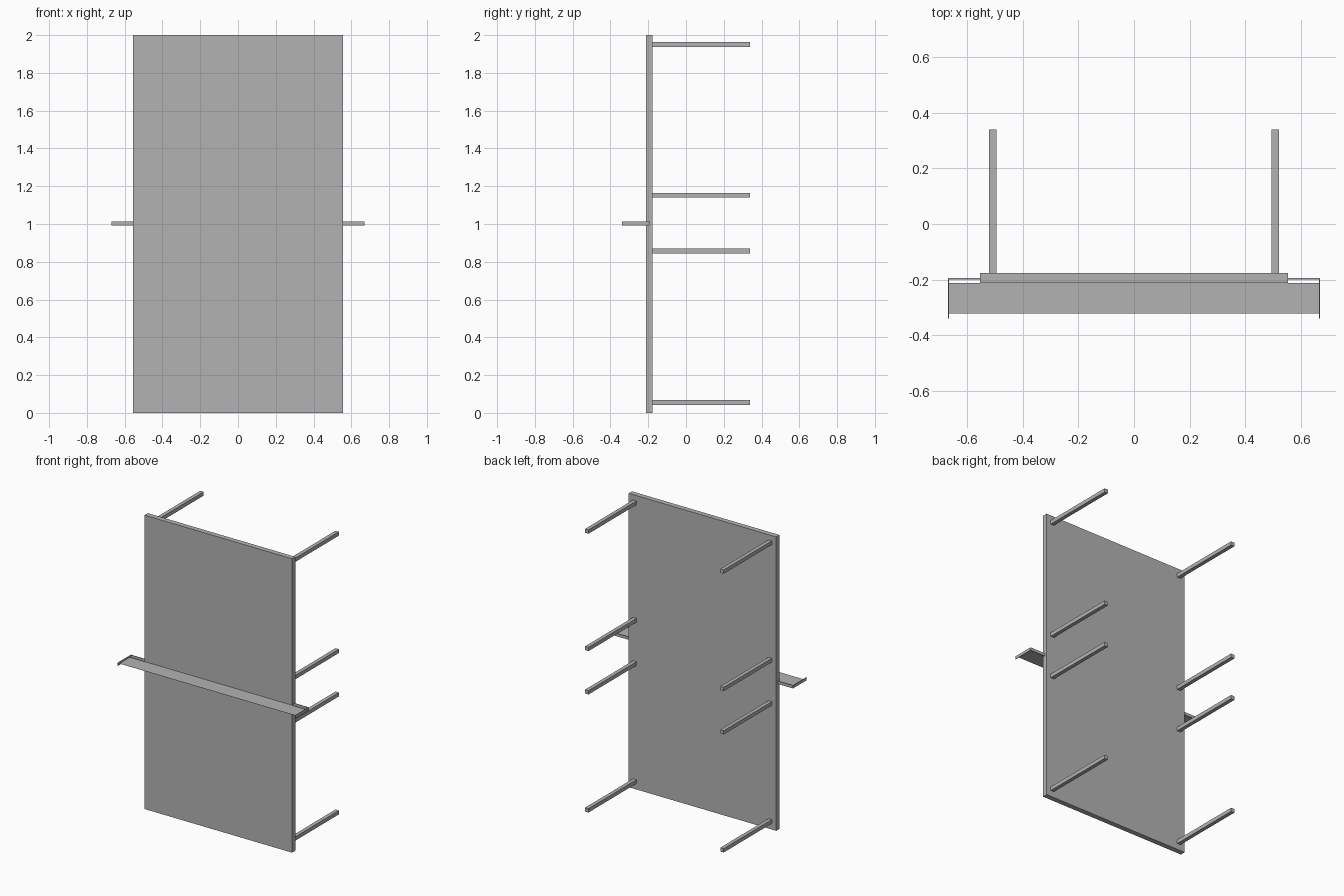
import bpy

default_cube = bpy.data.objects.get("Cube")
if default_cube:
    bpy.data.objects.remove(default_cube, do_unlink=True)

grey = bpy.data.materials.new("plain grey")
grey.use_nodes = True
grey.diffuse_color = (0.45, 0.45, 0.45, 1)
grey.node_tree.nodes["Principled BSDF"].inputs["Base Color"].default_value = grey.diffuse_color


def box(name, low, high):
    """Axis-aligned box between two corners."""
    centre = [(a + b) / 2 for a, b in zip(low, high)]
    bpy.ops.mesh.primitive_cube_add(size=1, location=centre)
    part = bpy.context.object
    part.name = name
    part.scale = [b - a for a, b in zip(low, high)]
    bpy.ops.object.transform_apply(location=False, rotation=False, scale=True)
    part.data.materials.append(grey)
    return part


HALF_WIDTH = 0.555
NET_HALF = 0.67
FRONT, BACK = -0.212, -0.177
NET_Z = 1.003

# Table top standing on its end
box("table_top", (-HALF_WIDTH, FRONT, 0), (HALF_WIDTH, BACK, 2))

# Thin net across the middle of the playing face
box("net", (-NET_HALF, -0.323, NET_Z - 0.0005), (NET_HALF, FRONT, NET_Z + 0.0005))

for side, sign in (("left", 1), ("right", -1)):
    # Four square legs along each long edge
    for number, z in enumerate((0.054, 0.857, 1.152, 1.951), 1):
        x, r = sign * 0.509, 0.013
        box(f"{side}_leg_{number}", (x - r, BACK, z - r), (x + r, 0.34, z + r))

    # Net bracket: an arm from the table edge and an upright post
    arm = sorted((sign * HALF_WIDTH, sign * NET_HALF))
    post = sorted((sign * (NET_HALF - 0.004), sign * NET_HALF))
    low, high = NET_Z - 0.01, NET_Z + 0.01
    box(f"{side}_net_arm", (arm[0], -0.199, low), (arm[1], -0.194, high))
    box(f"{side}_net_post", (post[0], -0.34, low), (post[1], -0.194, high))
